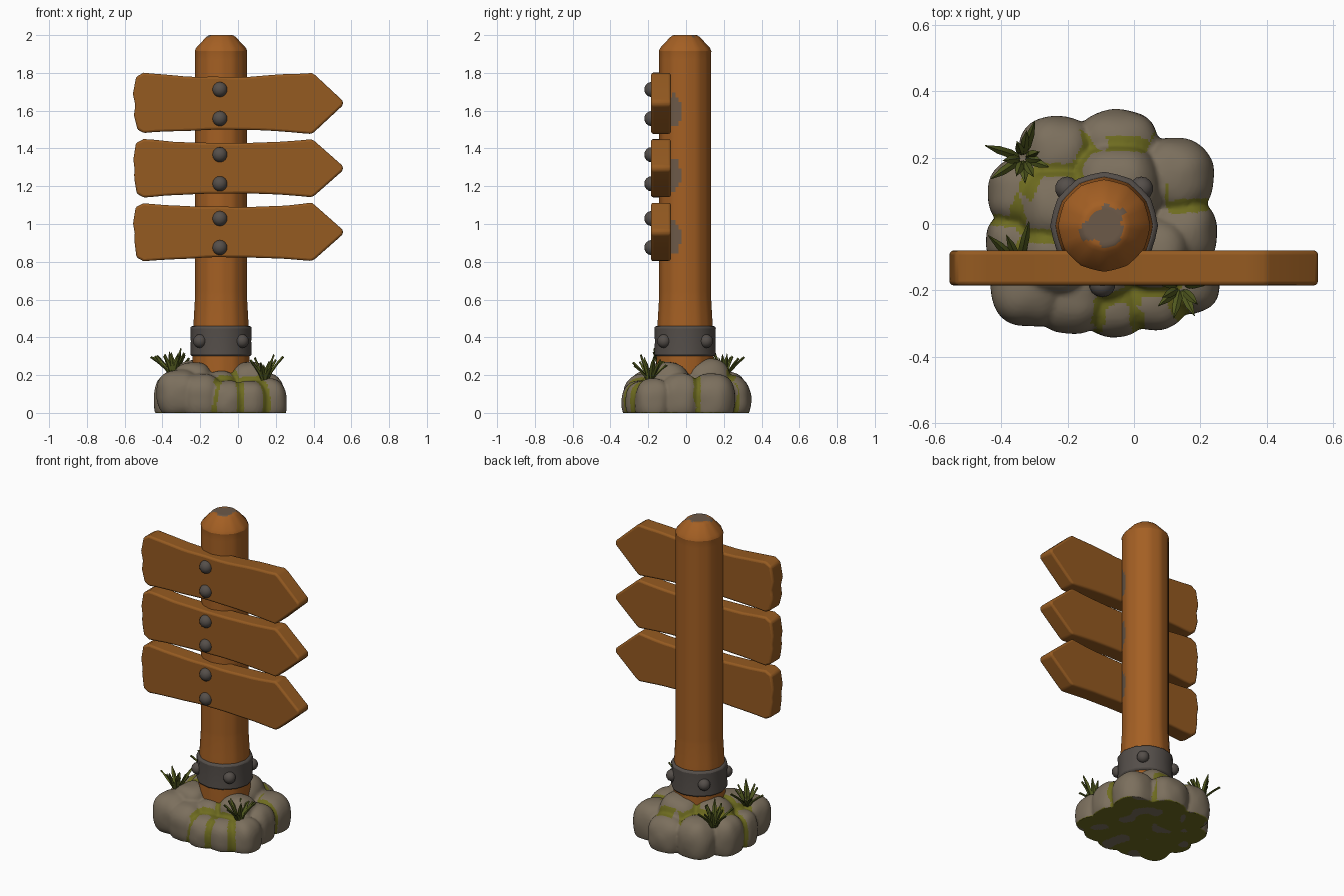
import bpy, bmesh, math, random
from mathutils import Vector, Matrix, noise

random.seed(4)
cube = bpy.data.objects.get("Cube")
if cube:
    bpy.data.objects.remove(cube, do_unlink=True)


def material(name, *rgb):
    mat = bpy.data.materials.new(name)
    mat.use_nodes = True
    mat.diffuse_color = (*rgb, 1)
    bsdf = next(n for n in mat.node_tree.nodes if n.type == "BSDF_PRINCIPLED")
    bsdf.inputs["Base Color"].default_value = (*rgb, 1)
    return mat


POST = material("post wood", 0.37, 0.115, 0.017)
PLANK = material("plank wood", 0.30, 0.103, 0.015)
WORN = material("worn wood", 0.15, 0.10, 0.065)
METAL = material("dark iron", 0.09, 0.077, 0.068)
STONE = material("stone", 0.20, 0.16, 0.11)
MOSS = material("moss", 0.155, 0.148, 0.014)
GRASS = material("grass", 0.09, 0.11, 0.015)

AXIS = Vector((-0.09, -0.005, 0))


def add_object(name, bm, *mats, angle=35):
    bmesh.ops.recalc_face_normals(bm, faces=bm.faces)
    mesh = bpy.data.meshes.new(name)
    bm.to_mesh(mesh)
    bm.free()
    for mat in mats:
        mesh.materials.append(mat)
    obj = bpy.data.objects.new(name, mesh)
    bpy.context.collection.objects.link(obj)
    smooth(obj, angle)
    return obj


def smooth(obj, angle):
    bpy.ops.object.select_all(action="DESELECT")
    obj.select_set(True)
    bpy.context.view_layer.objects.active = obj
    bpy.ops.object.shade_smooth_by_angle(angle=math.radians(angle))


def bevel(obj, width, segments=3):
    mod = obj.modifiers.new("Bevel", "BEVEL")
    mod.width, mod.segments = width, segments
    mod.limit_method = "ANGLE"
    mod.angle_limit = math.radians(35)


def lathe(profile, segments, sides, closed=False):
    """Spin (radius, height) pairs around the post axis as a many-sided prism."""
    bm = bmesh.new()
    rings = []
    for r, z in profile:
        ring = []
        for i in range(segments):
            a = math.tau * i / segments
            step = math.tau / sides
            local = (a % step) - step / 2
            flat = math.cos(step / 2) / math.cos(local)
            rr = r * (0.4 + 0.6 * flat)
            ring.append(bm.verts.new(AXIS + Vector((rr * math.cos(a), rr * math.sin(a), z))))
        rings.append(ring)
    pairs = list(zip(rings, rings[1:]))
    if closed:
        pairs.append((rings[-1], rings[0]))
    else:
        bm.faces.new(rings[0])
        bm.faces.new(rings[-1])
    for low, high in pairs:
        for i in range(segments):
            j = (i + 1) % segments
            bm.faces.new((low[i], low[j], high[j], high[i]))
    return bm


# Post: long shaft, flared foot, chamfered worn top
profile = [(0.15, 0.1), (0.15, 0.4), (0.144, 0.5), (0.137, 0.62)]
profile += [(0.137, 0.62 + 0.025 * i) for i in range(1, 52)]
profile += [(0.139, 1.915), (0.132, 1.932), (0.08, 1.988), (0.068, 1.997)]
profile += [(0.06 - 0.01 * i, 2.0) for i in range(6)]
post = add_object("post", lathe(profile, 48, 12), POST, WORN, angle=25)
for poly in post.data.polygons:
    c = poly.center
    rim = (c - AXIS).xy.length
    if c.z > 1.97 and rim < 0.062 + 0.04 * noise.noise(c * 22):
        poly.material_index = 1
    for z in (1.6, 1.26, 0.93):
        spot = Vector((0, (c.y + 0.065) / 0.04, (c.z - z) / 0.085))
        if c.x > AXIS.x and spot.length < 1:
            poly.material_index = 1

# Iron band with four studs
band = add_object("iron_band", lathe(
    [(0.13, 0.3), (0.163, 0.3), (0.16, 0.38), (0.163, 0.46), (0.13, 0.46)], 24, 12, True), METAL)
bevel(band, 0.012, 2)


def dome(name, location, radius, squash):
    bm = bmesh.new()
    bmesh.ops.create_uvsphere(bm, u_segments=14, v_segments=8, radius=radius)
    bmesh.ops.scale(bm, vec=squash, verts=bm.verts)
    bmesh.ops.translate(bm, vec=location, verts=bm.verts)
    add_object(name, bm, METAL, angle=50)


for sx in (-1, 1):
    for sy in (-1, 1):
        dome("band_stud", AXIS + Vector((sx * 0.112, sy * 0.112, 0.38)), 0.036, (1, 1, 1))


# Arrow planks with wavy edges, each held by two nails
def plank(name, middle, half, seed):
    def wave(x, side):
        dip = 0.022 * (1 - ((x + 0.06) / 0.45) ** 2)
        return half - dip + 0.006 * noise.noise(Vector((x * 6, side * 5, seed)))

    top = [(-0.5 + 0.89 * i / 16, 1) for i in range(17)]
    outline = [(x, middle + wave(x, 1)) for x, _ in top]
    outline += [(0.41, middle + half - 0.015), (0.555, middle + 0.012),
                (0.555, middle - 0.012), (0.41, middle - half + 0.015)]
    outline += [(x, middle - wave(x, -1)) for x, _ in reversed(top)]
    for t in (-0.86, -0.4, -0.22, -0.05, 0.3, 0.86):
        x = -0.548 + 0.01 * noise.noise(Vector((t * 3, seed, 0)))
        x += 0.015 * (abs(t) > 0.8) - 0.008 * (t > 0)
        outline.append((x, middle + t * half))
    bm = bmesh.new()
    face = bm.faces.new([bm.verts.new((x, -0.185, z)) for x, z in outline])
    back = bmesh.ops.extrude_face_region(bm, geom=[face])["geom"]
    bmesh.ops.translate(bm, vec=(0, 0.105, 0),
                        verts=[g for g in back if isinstance(g, bmesh.types.BMVert)])
    bevel(add_object(name, bm, PLANK, angle=40), 0.016)
    for dz in (-0.077, 0.077):
        dome(name + "_nail", (-0.096, -0.183, middle + dz - 0.005), 0.04, (1, 0.95, 1))


plank("top_plank", 1.64, 0.162, 1.3)
plank("middle_plank", 1.295, 0.155, 2.7)
plank("bottom_plank", 0.957, 0.155, 5.2)

# Rock mound: boxy pebbles fused into one mass (x, y, z, radius, half height)
rocks = [
    (-0.31, -0.19, 0.10, 0.12, 0.13), (-0.19, -0.22, 0.08, 0.11, 0.13),
    (-0.06, -0.24, 0.06, 0.1, 0.11), (0.06, -0.22, 0.06, 0.1, 0.11),
    (0.16, -0.17, 0.06, 0.1, 0.12), (0.14, -0.03, 0.07, 0.11, 0.14),
    (0.12, 0.14, 0.07, 0.12, 0.14), (-0.05, 0.22, 0.07, 0.125, 0.13),
    (-0.23, 0.21, 0.08, 0.115, 0.14), (-0.33, 0.09, 0.08, 0.11, 0.14),
    (-0.36, -0.05, 0.07, 0.085, 0.13), (-0.05, 0.11, 0.15, 0.13, 0.14),
    (-0.23, 0.05, 0.14, 0.12, 0.14), (-0.24, -0.11, 0.14, 0.11, 0.13),
    (0.06, -0.09, 0.13, 0.11, 0.14), (-0.09, -0.14, 0.1, 0.1, 0.12),
    (-0.09, 0, 0.05, 0.26, 0.14)]
bm = bmesh.new()
for x, y, z, r, h in rocks:
    ball = bmesh.ops.create_icosphere(bm, subdivisions=4, radius=1)["verts"]
    for v in ball:
        size = sum(abs(k) ** 2.5 for k in v.co) ** 0.4
        bump = 1 + 0.05 * noise.noise(v.co * 1.5 + Vector((x, y, z)) * 40)
        v.co = v.co / size * bump
        v.co = Vector((x + v.co.x * r, y + v.co.y * r, z + v.co.z * h))
source = add_object("rock_source", bm)
mod = source.modifiers.new("Remesh", "REMESH")
mod.mode, mod.voxel_size = "VOXEL", 0.009
mod = source.modifiers.new("Smooth", "SMOOTH")
mod.factor, mod.iterations = 0.5, 2
graph = bpy.context.evaluated_depsgraph_get()
mesh = bpy.data.meshes.new_from_object(source.evaluated_get(graph))
bpy.data.objects.remove(source, do_unlink=True)
mound = bpy.data.objects.new("rock_mound", mesh)
bpy.context.collection.objects.link(mound)
mesh.materials.clear()
mesh.materials.append(STONE)
mesh.materials.append(MOSS)
for v in mesh.vertices:
    v.co.z = max(v.co.z, 0)

# Moss grows under the mound and in creases near a few patches
patches = [(-0.19, 0.2), (-0.01, 0.28), (0.17, 0.11), (-0.31, -0.05), (-0.05, -0.28),
           (0.02, -0.18), (-0.26, 0.12), (0.1, -0.26), (-0.4, 0.02)]
for poly in mesh.polygons:
    c = poly.center
    if c.z < 0.003:
        poly.material_index = int(noise.noise(c * 9) < 0.22)
        continue
    depth = sorted(Vector(((c.x - x) / r, (c.y - y) / r, (c.z - z) / h)).length
                   for x, y, z, r, h in rocks[:-1])
    near = min((c.xy - Vector(p)).length for p in patches)
    if depth[1] - depth[0] < 0.22 and near < 0.085 + 0.03 * noise.noise(c * 14):
        poly.material_index = 1
smooth(mound, 60)


# Grass tufts: folded, outward-bending blades
def tuft(name, base, count):
    bm = bmesh.new()
    for i in range(count):
        turn = math.tau * i / count + random.uniform(-0.25, 0.25)
        lean = random.uniform(0.25, 0.85)
        length = random.uniform(0.11, 0.16)
        spin = Matrix.Rotation(turn, 3, "Z")
        rows = []
        for t, w in ((0, 0.006), (0.35, 0.013), (0.7, 0.012), (1, 0.002)):
            out = length * (0.1 + math.sin(lean) * t ** 1.4)
            up = length * math.cos(lean) * t
            section = ((out, -w, up), (out + 0.005, 0, up - 0.004),
                       (out, w, up), (out - 0.005, 0, up + 0.004))
            rows.append([bm.verts.new(Vector(base) + spin @ Vector(p)) for p in section])
        for a, b in zip(rows, rows[1:]):
            for k in range(4):
                n = (k + 1) % 4
                bm.faces.new((a[k], a[n], b[n], b[k]))
        bm.faces.new(rows[0])
        bm.faces.new(rows[-1])
    add_object(name, bm, GRASS)


tuft("back_grass", (-0.335, 0.2, 0.185), 12)
tuft("front_grass", (0.14, -0.19, 0.17), 11)
tuft("side_grass", (-0.345, -0.12, 0.2), 10)
